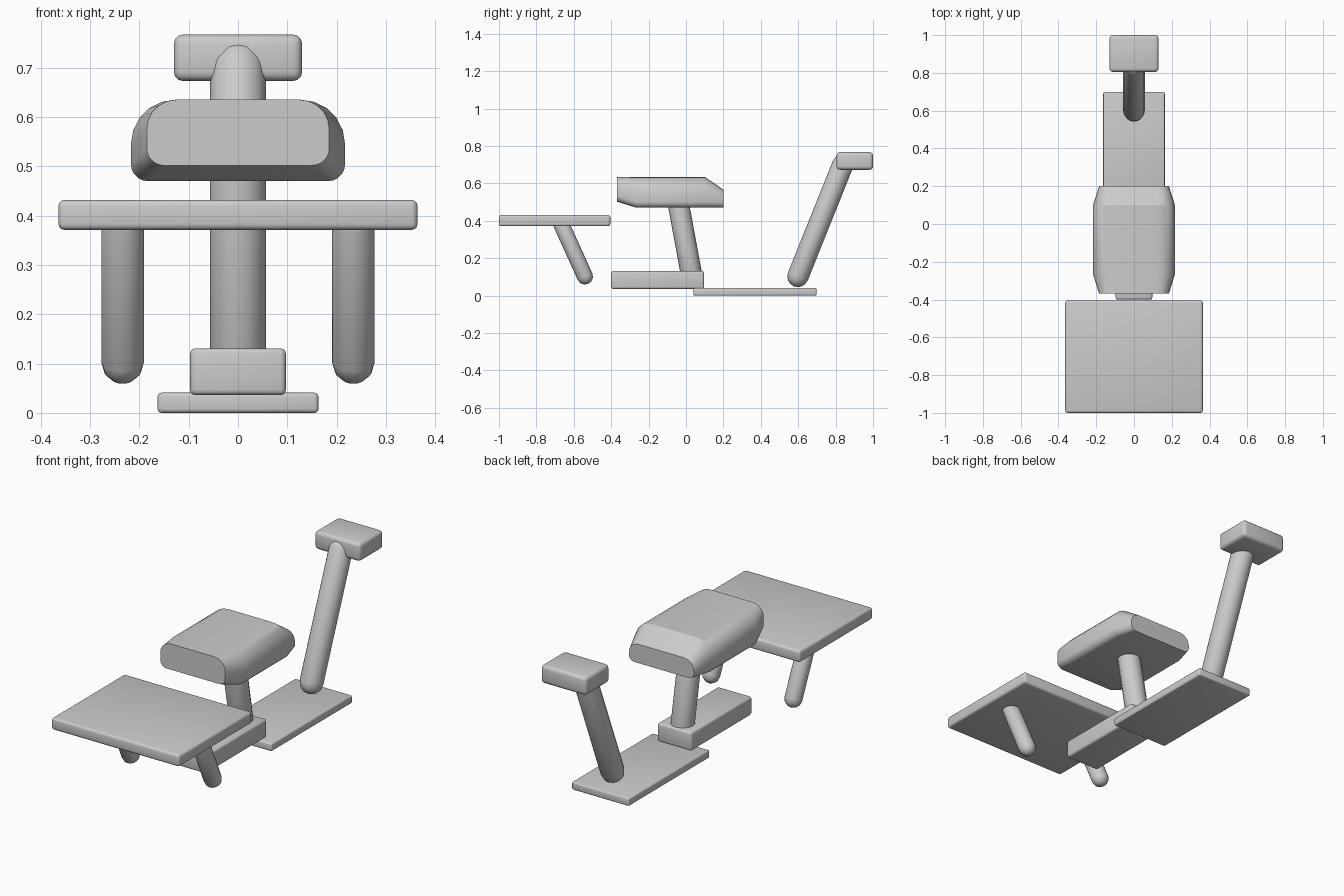
import bpy, bmesh
from math import sin, cos, pi, radians
from mathutils import Vector

if "Cube" in bpy.data.objects:
    bpy.data.objects.remove(bpy.data.objects["Cube"])


def finish(name, bm, angle=40):
    bmesh.ops.recalc_face_normals(bm, faces=bm.faces)
    mesh = bpy.data.meshes.new(name)
    bm.to_mesh(mesh)
    bm.free()
    ob = bpy.data.objects.new(name, mesh)
    bpy.context.collection.objects.link(ob)
    bpy.ops.object.select_all(action='DESELECT')
    ob.select_set(True)
    bpy.context.view_layer.objects.active = ob
    bpy.ops.object.shade_smooth_by_angle(angle=radians(angle))
    return ob


def box(name, x, y, z, bevel):
    """Rounded box, symmetric in x, from half width and y / z ranges."""
    bm = bmesh.new()
    bmesh.ops.create_cube(bm, size=1)
    for v in bm.verts:
        v.co = (v.co.x * 2 * x,
                (y[0] + y[1]) / 2 + v.co.y * (y[1] - y[0]),
                (z[0] + z[1]) / 2 + v.co.z * (z[1] - z[0]))
    bmesh.ops.bevel(bm, geom=bm.edges[:], offset=bevel, segments=3,
                    profile=0.5, affect='EDGES')
    return finish(name, bm)


def capsule(name, a, b, r, sides=16, steps=3):
    """Round-ended rod between two cap centres."""
    a, b = Vector(a), Vector(b)
    axis = (b - a).normalized()
    u = Vector((1, 0, 0))
    w = axis.cross(u)
    bm = bmesh.new()
    stations = [(a, -pi / 2 * (1 - i / steps)) for i in range(1, steps + 1)]
    stations += [(b, pi / 2 * i / steps) for i in range(steps)]
    rings = []
    for c, t in stations:
        rings.append([bm.verts.new(c + axis * r * sin(t) + r * cos(t) *
                      (u * cos(2 * pi * k / sides) + w * sin(2 * pi * k / sides)))
                      for k in range(sides)])
    tips = bm.verts.new(a - axis * r), bm.verts.new(b + axis * r)
    for k in range(sides):
        n = (k + 1) % sides
        for p, q in zip(rings, rings[1:]):
            bm.faces.new((p[k], p[n], q[n], q[k]))
        bm.faces.new((tips[0], rings[0][n], rings[0][k]))
        bm.faces.new((tips[1], rings[-1][k], rings[-1][n]))
    return finish(name, bm, 60)


def section(y, w, z0, z1, rt, rb, n=5):
    """Seat cross-section with separate top and bottom corner radii."""
    right = []
    for cx, cz, r, start in ((w - rb, z0 + rb, rb, -pi / 2), (w - rt, z1 - rt, rt, 0)):
        right += [(cx + r * cos(start + pi / 2 * i / n), cz + r * sin(start + pi / 2 * i / n))
                  for i in range(n + 1)]
    return [Vector((x, y, z)) for x, z in right + [(-x, z) for x, z in reversed(right)]]


# Front table and its pair of slanted legs
box("table_top", 0.364, (-1.0, -0.405), (0.371, 0.432), 0.012)
for side, s in (("left", -1), ("right", 1)):
    capsule("table_leg_" + side, (s * 0.234, -0.54, 0.102), (s * 0.234, -0.667, 0.382), 0.043)

# Seat cushion lofted through four sections
bm = bmesh.new()
rings = [[bm.verts.new(p) for p in section(*args)] for args in (
    (-0.368, 0.185, 0.502, 0.635, 0.06, 0.034),
    (-0.265, 0.217, 0.470, 0.635, 0.09, 0.034),
    (0.10, 0.217, 0.470, 0.635, 0.09, 0.034),
    (0.20, 0.185, 0.470, 0.567, 0.055, 0.03))]
for p, q in zip(rings, rings[1:]):
    for k in range(len(p)):
        n = (k + 1) % len(p)
        bm.faces.new((p[k], p[n], q[n], q[k]))
bm.faces.new(rings[0])
bm.faces.new(rings[-1])
finish("seat_cushion", bm, 30)

# Seat post and its foot block
capsule("seat_post", (0, 0.032, 0.097), (0, -0.046, 0.52), 0.057)
box("seat_base", 0.097, (-0.40, 0.096), (0.036, 0.131), 0.011)

# Rear ground plate, leaning post and headrest
box("rear_plate", 0.163, (0.04, 0.698), (0.0, 0.041), 0.008)
capsule("rear_post", (0, 0.598, 0.102), (0, 0.838, 0.70), 0.057)
box("headrest", 0.13, (0.805, 1.0), (0.673, 0.767), 0.018)
